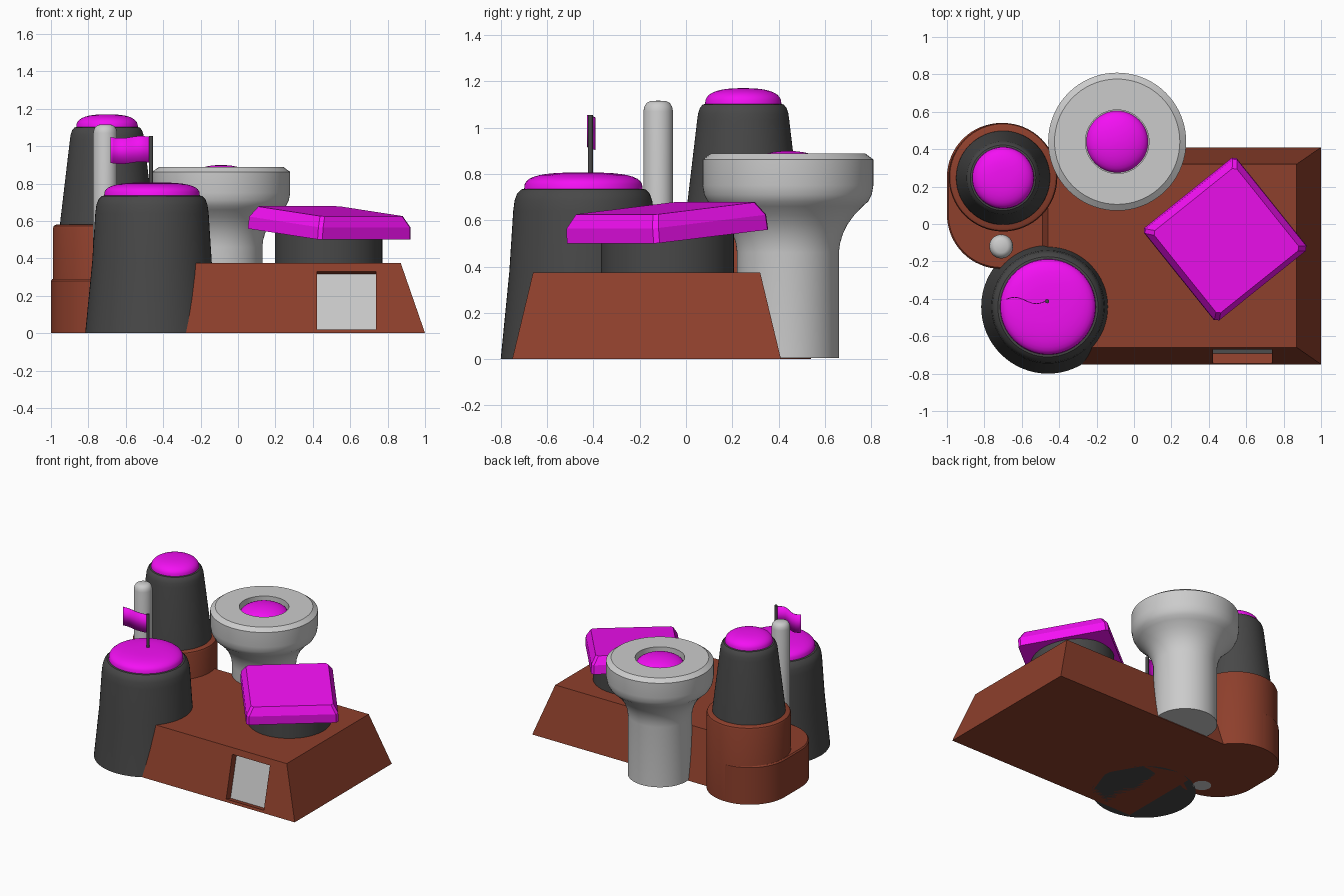
import bpy, bmesh
from math import sin, cos, pi, atan, radians

if "Cube" in bpy.data.objects:
    bpy.data.objects.remove(bpy.data.objects["Cube"])


def material(name, rgb):
    m = bpy.data.materials.new(name)
    m.diffuse_color = (*rgb, 1)
    m.use_nodes = True
    m.node_tree.nodes["Principled BSDF"].inputs["Base Color"].default_value = m.diffuse_color
    return m


BRICK = material("brick", (0.27, 0.05, 0.025))
PAINT = material("bright_paint", (0.9, 0.005, 0.9))
DARK = material("dark_metal", (0.065, 0.065, 0.065))


def finish(name, bm, mat=None, smooth=True, loc=(0, 0, 0), rot=(0, 0, 0)):
    bmesh.ops.recalc_face_normals(bm, faces=bm.faces)
    me = bpy.data.meshes.new(name)
    bm.to_mesh(me)
    bm.free()
    if smooth:
        me.shade_smooth()
        me.set_sharp_from_angle(angle=radians(32))
    ob = bpy.data.objects.new(name, me)
    bpy.context.collection.objects.link(ob)
    ob.location, ob.rotation_euler = loc, rot
    if mat:
        me.materials.append(mat)
    return ob


def loft(name, layers, mat=None, **kw):
    """Stack equal-length outlines into a closed solid."""
    bm = bmesh.new()
    rings = [[bm.verts.new(p) for p in layer] for layer in layers]
    n = len(rings[0])
    for a, b in zip(rings, rings[1:]):
        for i in range(n):
            j = (i + 1) % n
            bm.faces.new((a[i], a[j], b[j], b[i]))
    bm.faces.new(rings[0])
    bm.faces.new(rings[-1])
    return finish(name, bm, mat, **kw)


def turned(name, x, y, profile, mat=None, n=64):
    """Round part from (radius, height) pairs, bottom to top."""
    return loft(name, [[(r * cos(2 * pi * i / n), r * sin(2 * pi * i / n), z)
                        for i in range(n)] for r, z in profile], mat, loc=(x, y, 0))


def dome(r, z0, z1, power=2.6, steps=9):
    """Flattened dome profile."""
    pts = []
    for k in range(steps):
        a = k / steps * pi / 2
        pts.append((r * cos(a) ** (2 / power), z0 + (z1 - z0) * sin(a) ** (2 / power)))
    return pts + [(0.004, z1)]


def box(name, size, mat=None, **kw):
    bm = bmesh.new()
    bmesh.ops.create_cube(bm, size=1)
    bmesh.ops.scale(bm, vec=size, verts=bm.verts)
    return finish(name, bm, mat, smooth=False, **kw)


# Sloped main building
def rect(hx, hy, z):
    return [(0.205 + sx * hx, -0.17 + sy * hy, z)
            for sx, sy in ((-1, -1), (1, -1), (1, 1), (-1, 1))]


building = loft("building", [rect(0.795, 0.58, 0), rect(0.665, 0.49, 0.375)],
                BRICK, smooth=False)

# Doorway sunk square into the sloping wall, with a grey door
lean = atan(0.09 / 0.375)
face_y, face_z = -0.75 + 0.24 * 0.175, 0.175
cutter = box("doorway_cutter", (0.315, 0.13, 0.319), BRICK,
             loc=(0.58, face_y, face_z), rot=(-lean, 0, 0))
cutter.hide_render = True
cutter.hide_viewport = True
cutter.display_type = 'WIRE'
cut = building.modifiers.new("doorway", 'BOOLEAN')
cut.operation, cut.object, cut.solver = 'DIFFERENCE', cutter, 'EXACT'
box("door", (0.315, 0.012, 0.319), rot=(-lean, 0, 0),
    loc=(0.58, face_y + 0.06 * cos(lean), face_z - 0.06 * sin(lean)))

# Silo footing: tall drum and lower rounded step
turned("silo_footing", -0.70, 0.25,
       [(0.29, 0), (0.29, 0.56), (0.285, 0.573), (0.272, 0.58)], BRICK)


def stadium(r, z, n=32):
    pts = []
    for cy, start in ((0.25, 0), (0.05, pi)):
        pts += [(-0.71 + r * cos(start + pi * i / n), cy + r * sin(start + pi * i / n), z)
                for i in range(n + 1)]
    return pts


loft("footing_step", [stadium(0.29, 0), stadium(0.29, 0.28), stadium(0.282, 0.29)], BRICK)

# Rear silo with painted cap
turned("silo", -0.70, 0.247,
       [(0.255, 0.5), (0.25, 0.60), (0.199, 1.03), (0.195, 1.06), (0.187, 1.085),
        (0.175, 1.099), (0.16, 1.103)], DARK)
turned("silo_cap", -0.70, 0.247, dome(0.165, 1.10, 1.17), PAINT)

# Chimney running down through the step
turned("chimney", -0.71, -0.12,
       [(0.064, 0), (0.064, 1.07), (0.06, 1.09), (0.05, 1.106), (0.035, 1.114), (0.004, 1.116)],
       n=32)

# Front tank with painted lid
tx, ty = -0.46, -0.443
turned("tank", tx, ty,
       [(0.357, 0), (0.32, 0.375), (0.303, 0.64), (0.297, 0.685), (0.286, 0.715),
        (0.268, 0.733), (0.25, 0.736)], DARK)
turned("tank_lid", tx, ty, dome(0.256, 0.733, 0.806, 3.0), PAINT)

# Flagpole and waving flag
turned("flagpole", -0.465, -0.413, [(0.011, 0.79), (0.011, 1.055)], DARK, n=16)
bm = bmesh.new()
cols = []
for i in range(17):
    t = i / 16
    x, y = -0.465 - 0.215 * t, -0.411 - 0.017 * sin(2 * pi * t * 0.93)
    dz = 0.006 * sin(2 * pi * t)
    cols.append([bm.verts.new((x, y, z + dz)) for z in (0.91, 1.048)])
for a, b in zip(cols, cols[1:]):
    bm.faces.new((a[0], b[0], b[1], a[1]))
flag = finish("flag", bm, PAINT)
flag.modifiers.new("thickness", 'SOLIDIFY').thickness = 0.004

# Flared tower with a dish-shaped head, open recess and painted dome
turned("tower", -0.09, 0.44,
       [(0.22, 0.006), (0.22, 0.46), (0.225, 0.50), (0.237, 0.54), (0.256, 0.58),
        (0.285, 0.62), (0.323, 0.66), (0.346, 0.68), (0.362, 0.71), (0.369, 0.75),
        (0.369, 0.862), (0.335, 0.887), (0.17, 0.887), (0.17, 0.835), (0.004, 0.835)], n=72)
turned("tower_dome", -0.09, 0.44, dome(0.165, 0.834, 0.899, 2.0), PAINT)

# Round pedestal and tilted square panel
turned("panel_pedestal", 0.485, -0.08, [(0.287, 0.37), (0.287, 0.55), (0.27, 0.56)], DARK)


def cut_square(h, z, c=0.018):
    k = h - c
    return [(h, -k, z), (h, k, z), (k, h, z), (-k, h, z),
            (-h, k, z), (-h, -k, z), (-k, -h, z), (k, -h, z)]


loft("tilted_panel", [cut_square(0.318, 0), cut_square(0.315, 0.065),
                      cut_square(0.283, 0.122)], PAINT, smooth=False,
     loc=(0.487, -0.08, 0.53), rot=(0, radians(5.5), radians(-51.3)))
